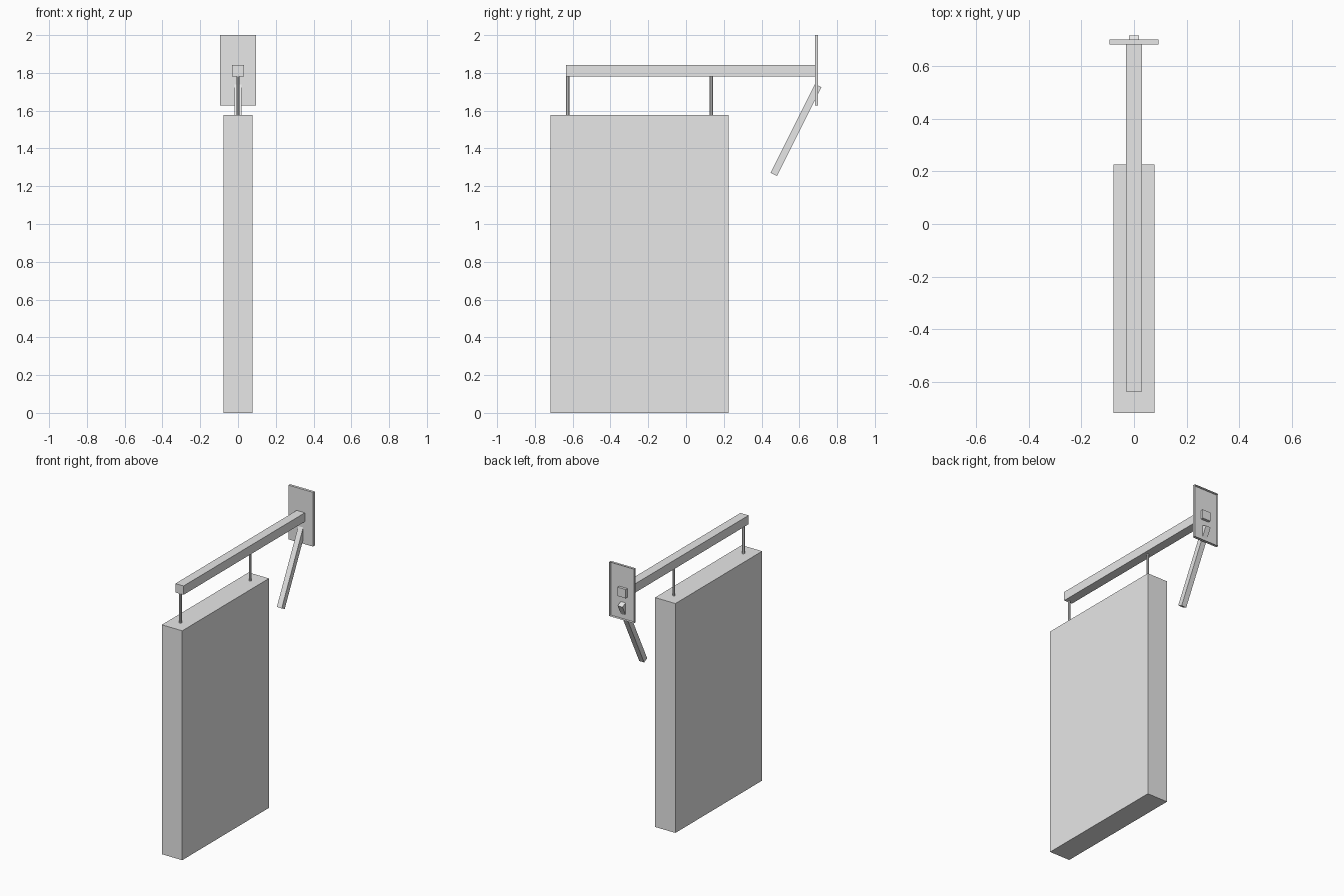
import bpy
import bmesh
from math import atan2
from mathutils import Matrix, Vector

cube = bpy.data.objects.get("Cube")
if cube:
    bpy.data.objects.remove(cube, do_unlink=True)

grey = bpy.data.materials.new("plain_grey")
grey.use_nodes = True
COLOUR = (0.8, 0.8, 0.8, 1)
grey.diffuse_color = COLOUR
grey.node_tree.nodes["Principled BSDF"].inputs["Base Color"].default_value = COLOUR


def finish(name, bm):
    mesh = bpy.data.meshes.new(name)
    bm.to_mesh(mesh)
    bm.free()
    mesh.materials.append(grey)
    obj = bpy.data.objects.new(name, mesh)
    bpy.context.collection.objects.link(obj)
    return obj


def box(name, width, y, z, open_back=False):
    """Box centred on x = 0, spanning the given y and z ranges."""
    bm = bmesh.new()
    size = Vector((width, y[1] - y[0], z[1] - z[0]))
    centre = Vector((0, sum(y) / 2, sum(z) / 2))
    bmesh.ops.create_cube(bm, size=1, matrix=Matrix.Translation(centre) @ Matrix.Diagonal(size).to_4x4())
    if open_back:
        bm.normal_update()
        back = [f for f in bm.faces if f.normal.y > 0.9]
        bmesh.ops.delete(bm, geom=back, context="FACES")
    return finish(name, bm)


BOARD_TOP, BEAM_BOTTOM = 1.578, 1.782

# Hanging sign board
box("sign_board", 0.155, (-0.717, 0.226), (0, BOARD_TOP))

# Horizontal beam, ending inside the hollow back of the wall plate
box("beam", 0.062, (-0.636, 0.7), (BEAM_BOTTOM, 1.843))
box("wall_plate", 0.188, (0.682, 0.7), (1.627, 2), open_back=True)

# Two hanger rods between beam and board
for name, y in (("front_rod", -0.625), ("rear_rod", 0.133)):
    bm = bmesh.new()
    bmesh.ops.create_cone(
        bm, cap_ends=True, segments=8, radius1=0.009, radius2=0.009,
        depth=BEAM_BOTTOM - BOARD_TOP,
        matrix=Matrix.Translation((0, y, (BEAM_BOTTOM + BOARD_TOP) / 2)))
    finish(name, bm)

# Slanted strut passing through the wall plate
low, high = Vector((0, 0.465, 1.263)), Vector((0, 0.7, 1.733))
axis = high - low
half = axis.length / 2
strut = box("strut", 0.037, (-0.0185, 0.0185), (-half, half))
strut.location = (low + high) / 2
strut.rotation_euler.x = -atan2(axis.y, axis.z)
